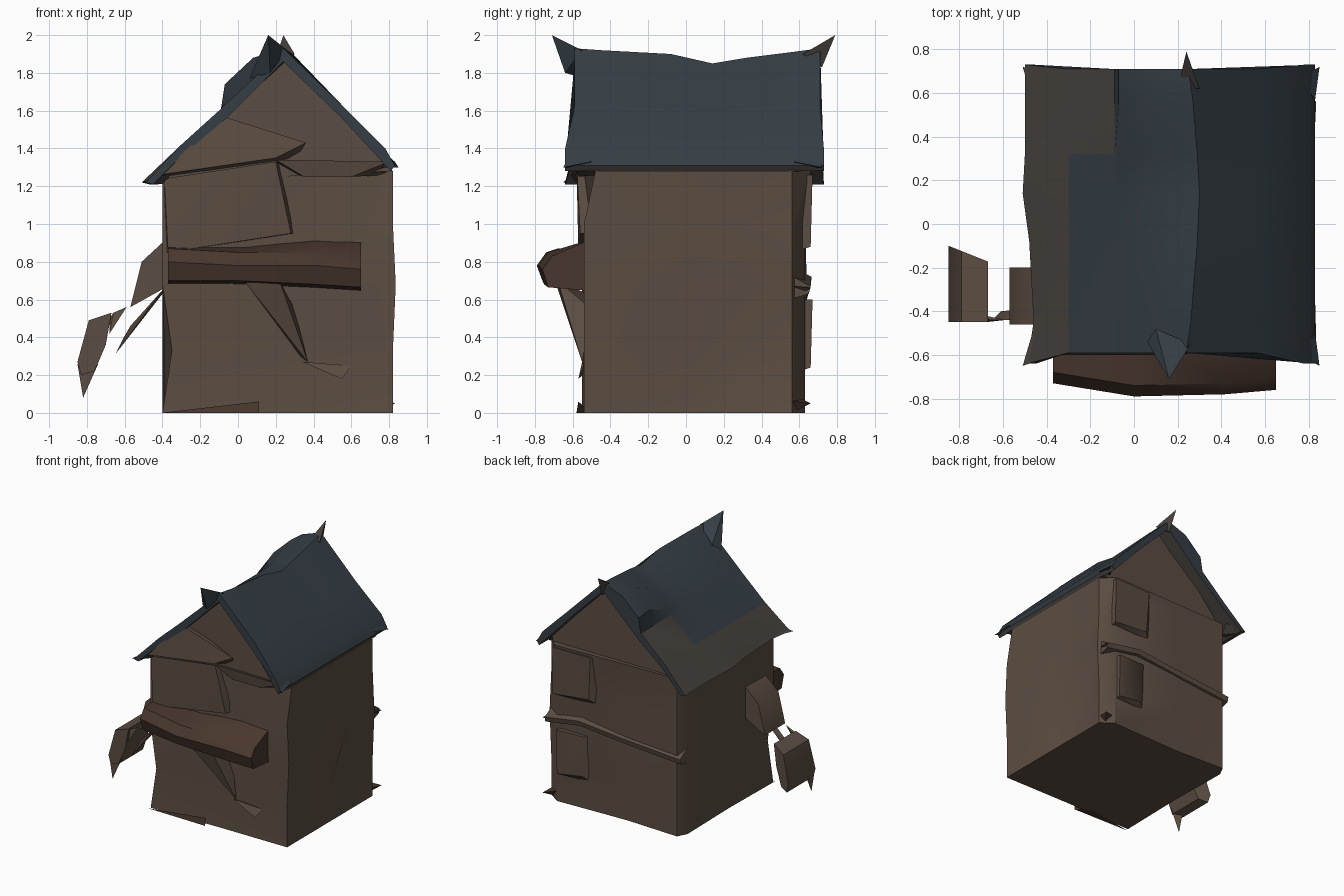
import bpy, bmesh, math


def mat(name, r, g, b):
    m = bpy.data.materials.new(name)
    m.diffuse_color = (r, g, b, 1)
    return m


WALL = mat("wall_brown", 0.105, 0.074, 0.054)
WOOD = mat("dark_wood", 0.065, 0.038, 0.027)
SLATE = mat("slate_blue", 0.035, 0.047, 0.058)
WORN = mat("worn_slate", 0.062, 0.053, 0.046)


def finish(name, bm, material, angle=35):
    bmesh.ops.recalc_face_normals(bm, faces=bm.faces)
    me = bpy.data.meshes.new(name)
    bm.to_mesh(me)
    bm.free()
    ob = bpy.data.objects.new(name, me)
    bpy.context.collection.objects.link(ob)
    me.materials.append(material)
    bpy.ops.object.select_all(action='DESELECT')
    ob.select_set(True)
    bpy.context.view_layer.objects.active = ob
    bpy.ops.object.shade_smooth_by_angle(angle=math.radians(angle))
    return ob


def loft(name, rings, material, angle=35):
    """Skin closed rings of equal length and cap both ends."""
    bm = bmesh.new()
    vs = [[bm.verts.new(p) for p in ring] for ring in rings]
    n = len(rings[0])
    for a, b in zip(vs, vs[1:]):
        for i in range(n):
            j = (i + 1) % n
            bm.faces.new((a[i], a[j], b[j], b[i]))
    bm.faces.new(vs[0])
    bm.faces.new(vs[-1])
    return finish(name, bm, material, angle)


def hull(name, pts, material):
    bm = bmesh.new()
    for p in pts:
        bm.verts.new(p)
    bmesh.ops.convex_hull(bm, input=bm.verts)
    return finish(name, bm, material)


def prism_y(name, profile, y0, y1, material):
    return loft(name, [[(x, y, z) for x, z in profile] for y in (y0, y1)], material)


# House walls: slightly uneven plan rings stacked in z
plan = [(-0.40, -0.55), (0.22, -0.54), (0.82, -0.54), (0.82, 0.02),
        (0.82, 0.25), (0.82, 0.56), (0.72, 0.63), (0.1, 0.61),
        (-0.36, 0.63), (-0.40, 0.55), (-0.39, 0.0)]
levels = [(0.0, {}), (0.33, {4: (-0.08, 0), 1: (0, 0.03), 0: (0.05, 0)}),
          (0.68, {2: (0.015, 0), 5: (0.015, 0), 7: (0, 0.03)}),
          (1.0, {4: (-0.02, 0), 1: (0, 0.03)}),
          (1.28, {2: (0, 0.06), 6: (0, 0.03), 7: (0, 0.03)})]
rings = []
for z, shift in levels:
    ring = []
    for i, (x, y) in enumerate(plan):
        dx, dy = shift.get(i, (0, 0))
        ring.append((x + dx, y + dy, z))
    rings.append(ring)
loft("walls", rings, WALL)

# Gable walls closing both ends under the roof
gable = [(-0.38, 1.22), (0.82, 1.28), (0.25, 1.87), (-0.08, 1.56)]
prism_y("front_gable", gable, -0.54, -0.46, WALL)
prism_y("back_gable", gable, 0.54, 0.61, WALL)

# Roof: bent slab lofted along y; end rims flare at the eaves, raised patch at back left
#        y, eave flare, left eave x, ridge x, ridge z, raised patch
stations = [(-0.59, -0.05, -0.49, 0.24, 1.93, 0.0), (-0.45, 0, -0.46, 0.26, 1.92, 0.0),
            (-0.08, 0, -0.48, 0.29, 1.90, 0.0), (0.14, 0, -0.51, 0.30, 1.85, 0.0),
            (0.32, 0, -0.50, 0.29, 1.88, 0.01), (0.56, 0, -0.50, 0.27, 1.91, 0.11),
            (0.71, 0.02, -0.50, 0.25, 1.93, 0.10)]
rings = []
for y, flare, ex, rx, rz, up in stations:
    top = [(ex, 1.22), (-0.30, 1.42), (-0.09, 1.61), (-0.07, 1.63 + up),
           (0.08, 1.77 + up), (rx, rz), (0.56, 1.62), (0.78, 1.40), (0.83, 1.31)]
    under = [(0.81, 1.28), (0.54, 1.57), (rx, rz - 0.07), (-0.06, 1.56),
             (-0.30, 1.36), (ex + 0.04, 1.21)]
    rings.append([(x, y + (flare if abs(x - 0.18) > 0.55 else 0), z)
                  for x, z in top + under])
roof = loft("roof", rings, SLATE, 30)
roof.data.materials.append(WORN)
for f in roof.data.polygons:
    c = f.center
    if c.x < -0.3 or f.normal.z < -0.2 or (c.x < -0.08 and c.y > 0.4):
        f.material_index = 1

# Pointed ridge ends
hull("front_ridge_tip", [(0.16, -0.71, 2.0), (0.06, -0.54, 1.77), (0.26, -0.55, 1.92),
                         (0.17, -0.64, 1.80), (0.1, -0.48, 1.82)], SLATE)
hull("back_ridge_tip", [(0.24, 0.79, 2.0), (0.2, 0.62, 1.88), (0.3, 0.62, 1.9),
                        (0.25, 0.72, 1.83)], WORN)
# Eave corner tips
for label, s, y in (("front", -1, -0.6), ("back", 1, 0.67)):
    hull(label + "_right_eave_tip", [(0.85, y + 0.05 * s, 1.3), (0.76, y, 1.39),
         (0.83, y - 0.1 * s, 1.33), (0.76, y - 0.05 * s, 1.3)], SLATE)
    hull(label + "_left_eave_tip", [(-0.51, y + 0.05 * s, 1.22), (-0.36, y, 1.27),
         (-0.46, y - 0.12 * s, 1.23), (-0.38, y - 0.08 * s, 1.21)], WORN)

# Front gable panels: projecting lower flap, hood and upper bay
hull("front_gable_flap", [(-0.42, -0.6, 1.26), (0.2, -0.6, 1.35), (0.36, -0.58, 1.43),
                          (-0.08, -0.58, 1.57), (-0.4, -0.5, 1.24), (0.3, -0.5, 1.34),
                          (-0.08, -0.5, 1.56)], WALL)
hull("front_gable_hood", [(0.2, -0.59, 1.34), (0.8, -0.58, 1.33), (0.35, -0.57, 1.25),
                          (0.6, -0.57, 1.25), (0.78, -0.46, 1.26), (0.22, -0.46, 1.3)], WALL)
hull("front_upper_bay", [(-0.39, -0.56, 1.24), (0.2, -0.58, 1.33), (0.28, -0.56, 0.95),
                         (-0.37, -0.57, 0.85), (-0.39, -0.48, 0.85),
                         (0.3, -0.48, 0.95), (0.24, -0.48, 1.3)], WALL)

# Front porch canopy: cross-sections in yz along x
canopy = [(-0.37, -0.73, 0.85, 0.70), (0.0, -0.79, 0.83, 0.70), (0.42, -0.78, 0.83, 0.68),
          (0.65, -0.76, 0.81, 0.665)]
rings = []
for x, y, zt, zb in canopy:
    rings.append([(x, -0.5, 0.92 if x > 0.1 else 0.88), (x, y + 0.05, zt + 0.02),
                  (x, y, zt - 0.05), (x, y + 0.03, zb), (x, -0.5, zb - 0.02)])
loft("porch_canopy", rings, WOOD)
hull("canopy_brace", [(0.04, -0.69, 0.69), (0.22, -0.68, 0.7), (0.37, -0.55, 0.27),
                      (0.15, -0.5, 0.62), (0.3, -0.5, 0.55), (0.33, -0.52, 0.3)], WALL)
hull("front_step", [(0.34, -0.55, 0.27), (0.6, -0.54, 0.25), (0.55, -0.57, 0.18),
                    (0.46, -0.56, 0.22), (0.5, -0.5, 0.24)], WALL)
hull("front_sill", [(-0.41, -0.57, 0.0), (0.11, -0.58, 0.0), (0.11, -0.57, 0.06),
                    (-0.24, -0.57, 0.01), (0.0, -0.5, 0.0)], WOOD)

# Broken side chute on the left wall
prism_y("chute_upper", [(-0.38, 0.92), (-0.51, 0.80), (-0.57, 0.56), (-0.39, 0.66)],
        -0.46, -0.2, WALL)
lower = [(-0.67, 0.53), (-0.79, 0.49), (-0.85, 0.27), (-0.83, 0.20), (-0.76, 0.22),
         (-0.70, 0.36)]
loft("chute_lower", [[(x, -0.45, z) for x, z in lower],
                     [(x, -0.44 - 0.4 * x, z) for x, z in lower]], WALL)
hull("chute_tip", [(-0.66, -0.44, 0.53), (-0.59, -0.44, 0.56), (-0.68, -0.45, 0.42),
                   (-0.68, -0.42, 0.5)], WALL)
hull("chute_foot", [(-0.82, -0.44, 0.08), (-0.85, -0.44, 0.26), (-0.74, -0.44, 0.26),
                    (-0.81, -0.38, 0.24)], WALL)
hull("chute_strut", [(-0.4, -0.42, 0.65), (-0.65, -0.44, 0.31), (-0.57, -0.44, 0.46),
                     (-0.61, -0.4, 0.39), (-0.4, -0.38, 0.63)], WALL)

# Back wall: belt hood, doorway, upper window bay, corner flanges
loft("back_belt", [[(x, 0.55, z + 0.08), (x, y, z + 0.02), (x, y - 0.01, z - 0.02),
                    (x, 0.55, z - 0.05)]
                   for x, y, z in ((0.81, 0.66, 0.65), (0.5, 0.665, 0.70),
                                   (0.1, 0.66, 0.66), (-0.4, 0.65, 0.62))], WALL)
for name, x0, x1, z0, z1 in (("back_door", 0.42, 0.7, 0.22, 0.6),
                             ("back_window", 0.36, 0.74, 0.86, 1.26)):
    hull(name, [(x, 0.6, z) for x in (x0, x1) for z in (z0, z1)] +
         [(x0 + 0.06, 0.65, z0 + 0.05), (x1, 0.66, z0 + 0.02),
          (x1, 0.67, z1), (x0 + 0.04, 0.66, z1)], WALL)
for name, z in (("belt_flange", 0.66), ("base_flange", 0.05)):
    hull(name, [(0.83, 0.66, z), (0.7, 0.6, z + 0.03), (0.8, 0.5, z + 0.02),
                (0.76, 0.56, z - 0.05)], WOOD)
